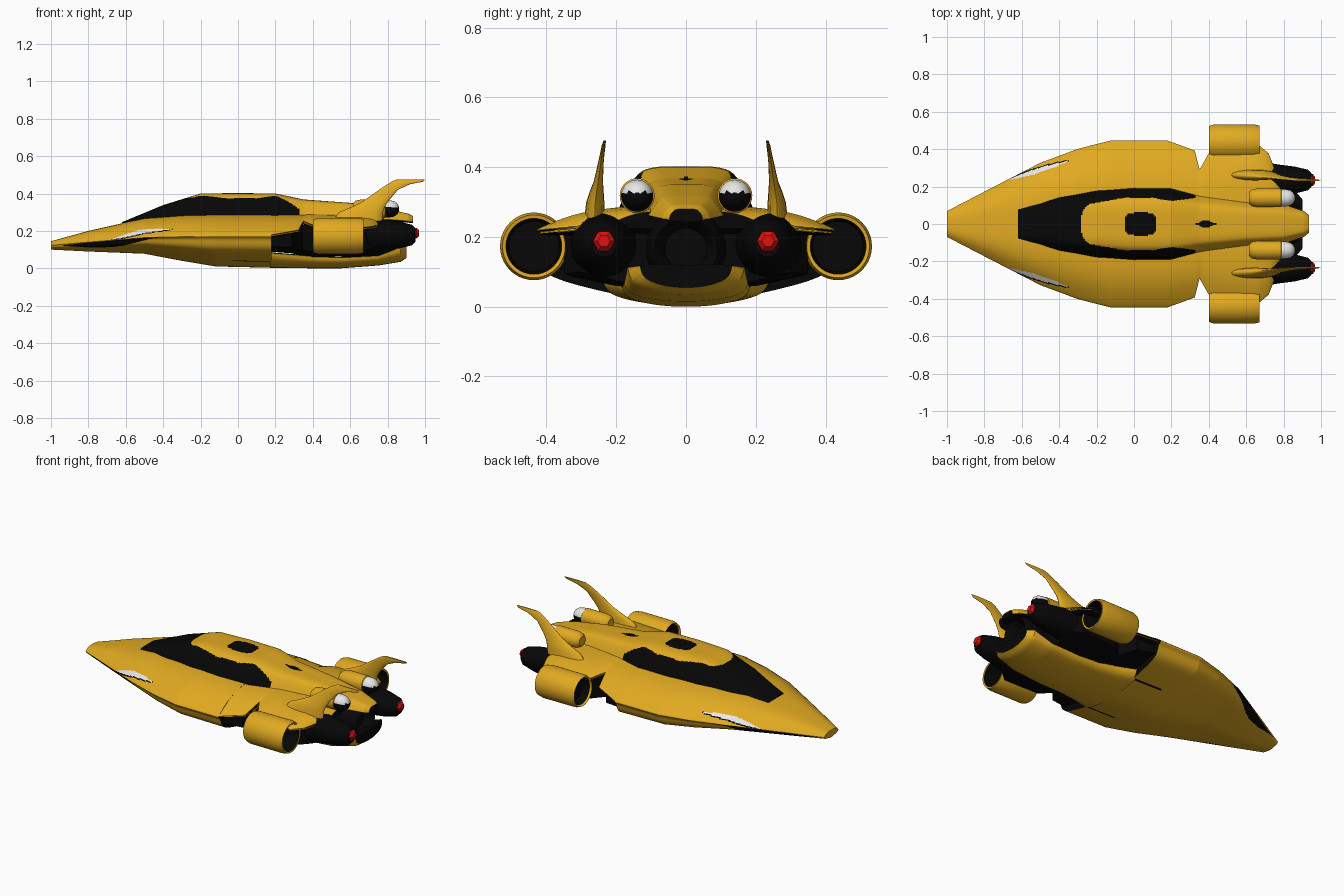
import bpy, bmesh, math
from mathutils import Vector

if "Cube" in bpy.data.objects:
    bpy.data.objects.remove(bpy.data.objects["Cube"])

# ---- materials ----
PALETTE = [("golden_yellow", (0.75, 0.40, 0.015)), ("black", (0.002, 0.002, 0.002)),
           ("white", (0.80, 0.80, 0.78)), ("red", (0.72, 0.006, 0.006))]
MATS = []
for mat_name, rgb in PALETTE:
    m = bpy.data.materials.new(mat_name)
    m.diffuse_color = (*rgb, 1)
    m.use_nodes = True
    m.node_tree.nodes["Principled BSDF"].inputs["Base Color"].default_value = m.diffuse_color
    MATS.append(m)
YELLOW, BLACK, WHITE, RED = range(4)


# ---- helpers ----
def skin(name, rings, rule, angle=35):
    """Closed skin through equal rings; rule(centre, normal) picks each face's material."""
    bm = bmesh.new()
    vs = [[bm.verts.new(p) for p in r] for r in rings]
    n = len(rings[0])
    for a, b in zip(vs, vs[1:]):
        for i in range(n):
            j = (i + 1) % n
            bm.faces.new((a[i], a[j], b[j], b[i]))
    bm.faces.new(vs[0])
    bm.faces.new(vs[-1])
    bmesh.ops.recalc_face_normals(bm, faces=bm.faces)
    bm.normal_update()
    for f in bm.faces:
        f.material_index = rule(f.calc_center_median(), f.normal)
    me = bpy.data.meshes.new(name)
    bm.to_mesh(me)
    bm.free()
    for m in MATS:
        me.materials.append(m)
    ob = bpy.data.objects.new(name, me)
    bpy.context.collection.objects.link(ob)
    bpy.ops.object.select_all(action='DESELECT')
    ob.select_set(True)
    bpy.context.view_layer.objects.active = ob
    bpy.ops.object.shade_smooth_by_angle(angle=math.radians(angle))
    return ob


def lerp_row(rows, x):
    for a, b in zip(rows, rows[1:]):
        if x <= b[0]:
            t = (x - a[0]) / (b[0] - a[0])
            return [p + (q - p) * t for p, q in zip(a, b)]
    return rows[-1]


def smooth_half(pts, k):
    """Catmull-Rom through a half section that starts and ends on the centre line."""
    p = [Vector(q) for q in pts]
    p = [Vector((-p[1].x, p[1].y))] + p + [Vector((-p[-2].x, p[-2].y))]
    out = []
    for i in range(1, len(p) - 2):
        a, b, c, d = p[i - 1:i + 3]
        for s in range(k):
            t = s / k
            out.append(0.5 * (2 * b + (c - a) * t + (2 * a - 5 * b + 4 * c - d) * t * t
                              + (3 * b - a - 3 * c + d) * t ** 3))
    return out + [p[-2]]


def loft(name, rows, profile, rule, dx=0.02, k=6):
    """Mirror-symmetric body along x; rows are (x, parameters...)."""
    xs = [rows[0][0]]
    for a, b in zip(rows, rows[1:]):
        n = max(1, round((b[0] - a[0]) / dx))
        xs += [a[0] + (b[0] - a[0]) * (i + 1) / n for i in range(n)]
    rings = []
    for x in xs:
        half = smooth_half(profile(*lerp_row(rows, x)[1:]), k)
        full = half + [Vector((-p.x, p.y)) for p in half[-2:0:-1]]
        rings.append([(x, p.x, p.y) for p in full])
    return skin(name, rings, rule)


def lathe(name, y, z, stations, rule, n=32):
    rings = [[(x, y + r * math.cos(2 * math.pi * i / n), z + r * math.sin(2 * math.pi * i / n))
              for i in range(n)] for x, r in stations]
    return skin(name, rings, rule)


# ---- main hull: nose to the intakes ----
HULL = [(-1, .068, .145, .125, .100), (-.8, .17, .20, .145, .09), (-.5, .322, .268, .172, .078),
        (-.3, .395, .285, .18, .04), (-.12, .44, .29, .185, .01), (.18, .44, .29, .185, .003)]


def hull_profile(w, zt, ze, zb):
    h, d = zt - ze, ze - zb
    return [(0, zt), (.45 * w, ze + .94 * h), (.75 * w, ze + .63 * h), (w, ze),
            (.98 * w, ze - .17 * d), (.87 * w, ze - .54 * d), (.42 * w, ze - .84 * d), (0, zb)]


def hull_rule(c, n):
    x, y = c.x, abs(c.y)
    if n.x > .95:
        return BLACK
    _, w, zt, ze, zb = lerp_row(HULL, x)
    # headlight slits
    if -.68 < x < -.35 and c.z > ze - .004:
        off = y - (.24 + (x + .66) * .31)
        t = math.sin(math.pi * (x + .68) / .33)
        if abs(off) < .013 * t:
            return WHITE
        if 0 < off < .013 * t + .006:
            return BLACK
    # dark strip below the nose edge
    if -.95 < x < -.42 and y > .8 * w:
        t = min(1, (x + .95) / .2, (-.42 - x) / .2)
        if ze - .008 - .034 * t < c.z < ze - .008:
            return BLACK
    # belly slits
    if -.03 < x and c.z < .1 and abs(y - .2) < .006:
        return BLACK
    return YELLOW


loft("main_hull", HULL, hull_profile, hull_rule, dx=.007, k=15)

# ---- rear deck: wing trailing part, notch and engine cover ----
loft("rear_deck", [(.176, .438, .289, .186), (.325, .385, .289, .212), (.35, .285, .289, .258),
                   (.40, .37, .290, .238), (.66, .42, .288, .225), (.72, .37, .283, .23),
                   (.76, .27, .28, .24), (.78, .2, .275, .245)],
     lambda w, zt, ze: [(0, zt), (.45 * w, ze + .94 * (zt - ze)), (.75 * w, ze + .63 * (zt - ze)),
                        (w, ze), (.995 * w, ze - .01), (.9 * w, ze - .02), (0, ze - .02)],
     lambda c, n: BLACK if n.z < -.6 or n.x > .9 else YELLOW)

# ---- keel: belly behind the intakes ----
loft("keel", [(.17, .24, .085, .003), (.3, .205, .075, .001), (.42, .185, .065, 0),
              (.55, .18, .06, 0), (.75, .175, .07, .015), (.87, .165, .115, .035),
              (.90, .13, .12, .055)],
     lambda w, zt, zb: [(0, zt), (.9 * w, zt), (w, zt - .01), (.88 * w, zb + .4 * (zt - zb)),
                        (.5 * w, zb + .1 * (zt - zb)), (0, zb)],
     lambda c, n: BLACK if n.z > .6 or abs(n.x) > .9 else YELLOW)

# ---- dark engine bay between keel and deck ----
loft("engine_bay", [(.16, .40, .09, .195), (.29, .37, .08, .205), (.345, .27, .065, .235),
                    (.42, .34, .06, .235), (.66, .35, .065, .235), (.72, .30, .07, .24)],
     lambda w, zb, zt: [(0, zt), (w, zt), (w, zb + .03), (.6 * w, zb), (0, zb)],
     lambda c, n: BLACK, k=1)

# ---- canopy and spine ----
CANOPY = [(-.62, .09, .247, .232), (-.4, .15, .338, .255), (-.2, .182, .40, .27),
          (0, .195, .402, .275), (.2, .192, .40, .275), (.35, .155, .368, .272),
          (.6, .12, .35, .275), (.8, .10, .318, .272), (.91, .065, .292, .264),
          (.935, .045, .28, .262)]


def canopy_rule(c, n):
    x, y = c.x, abs(c.y)
    if n.x > .95 or n.z < -.6:
        return BLACK
    # roof hatch and small spine vent
    if abs((x - .035) / .085) ** 4 + (y / .06) ** 4 < 1:
        return BLACK
    if c.z > .3 and abs(x - .385) / .062 + y / .022 < 1:
        return BLACK
    # wrap-round window
    if x < .33:
        roof = .14 - .04 * max(0, (x - .1) / .23)
        if x < -.05:
            roof = .10 + .04 * min(1, (x + .28) / .23)
        if x < -.24:
            roof = .10 * math.sqrt(max(0, 1 - ((x + .24) / .045) ** 2))
        if x < -.285 or y > roof + max(0, (x - .2) / .13) * .04:
            return BLACK
    return YELLOW


loft("canopy_and_spine", CANOPY,
     lambda w, zt, zb: [(0, zt), (.5 * w, zb + .97 * (zt - zb)), (.75 * w, zb + .74 * (zt - zb)),
                        (w, zb), (.95 * w, zb - .015), (0, zb - .02)],
     canopy_rule, dx=.007, k=13)

# ---- central exhaust ----
lathe("central_exhaust", 0, .165, [(.4, .095), (.78, .115), (.86, .105), (.88, .09), (.87, .08),
                                   (.82, .06)], lambda c, n: BLACK)

# fin sections: height, leading x, trailing x, y, thickness
FIN = [(.25, .50, .77, .262, .06), (.30, .54, .775, .26, .052), (.33, .61, .785, .256, .04),
       (.36, .67, .805, .251, .026), (.42, .755, .855, .243, .015), (.45, .80, .92, .238, .012),
       (.463, .82, .99, .236, .011), (.476, .85, 1.0, .233, .007)]

for side, label in ((1, "left"), (-1, "right")):
    # open round pod
    lathe("pod_" + label, side * .436, .173,
          [(.46, .072), (.412, .08), (.402, .088), (.425, .096), (.64, .097), (.672, .09),
           (.67, .08), (.58, .072)],
          lambda c, n, s=side: BLACK if math.hypot(c.y - s * .436, c.z - .173) < .081 else YELLOW, 40)
    # dark engine nacelle with red tip
    lathe("nacelle_" + label, side * .235, .178,
          [(.4, .085), (.70, .095), (.78, .082), (.86, .072), (.93, .055), (.95, .035)],
          lambda c, n: BLACK)
    lathe("red_nozzle_" + label, side * .235, .188,
          [(.92, .034), (.955, .032), (.968, .018)], lambda c, n: RED, 6)
    # small top thruster with pale dome
    lathe("top_thruster_" + label, side * .14, .318,
          [(.615, .03), (.63, .044), (.66, .05), (.785, .05), (.788, .046), (.81, .046),
           (.835, .041), (.852, .029), (.862, .01)],
          lambda c, n: YELLOW if c.x < .787 else (WHITE if c.z > .328 else BLACK))
    # swept tail fin
    rings = []
    for z, x0, x1, y, t in FIN:
        ring = []
        for i in range(16):
            a = 2 * math.pi * i / 16
            ring.append(((x0 + x1) / 2 + (x1 - x0) / 2 * math.cos(a),
                         side * (y + t / 2 * math.sin(a)), z))
        rings.append(ring)
    skin("tail_fin_" + label, rings, lambda c, n: YELLOW, 50)
